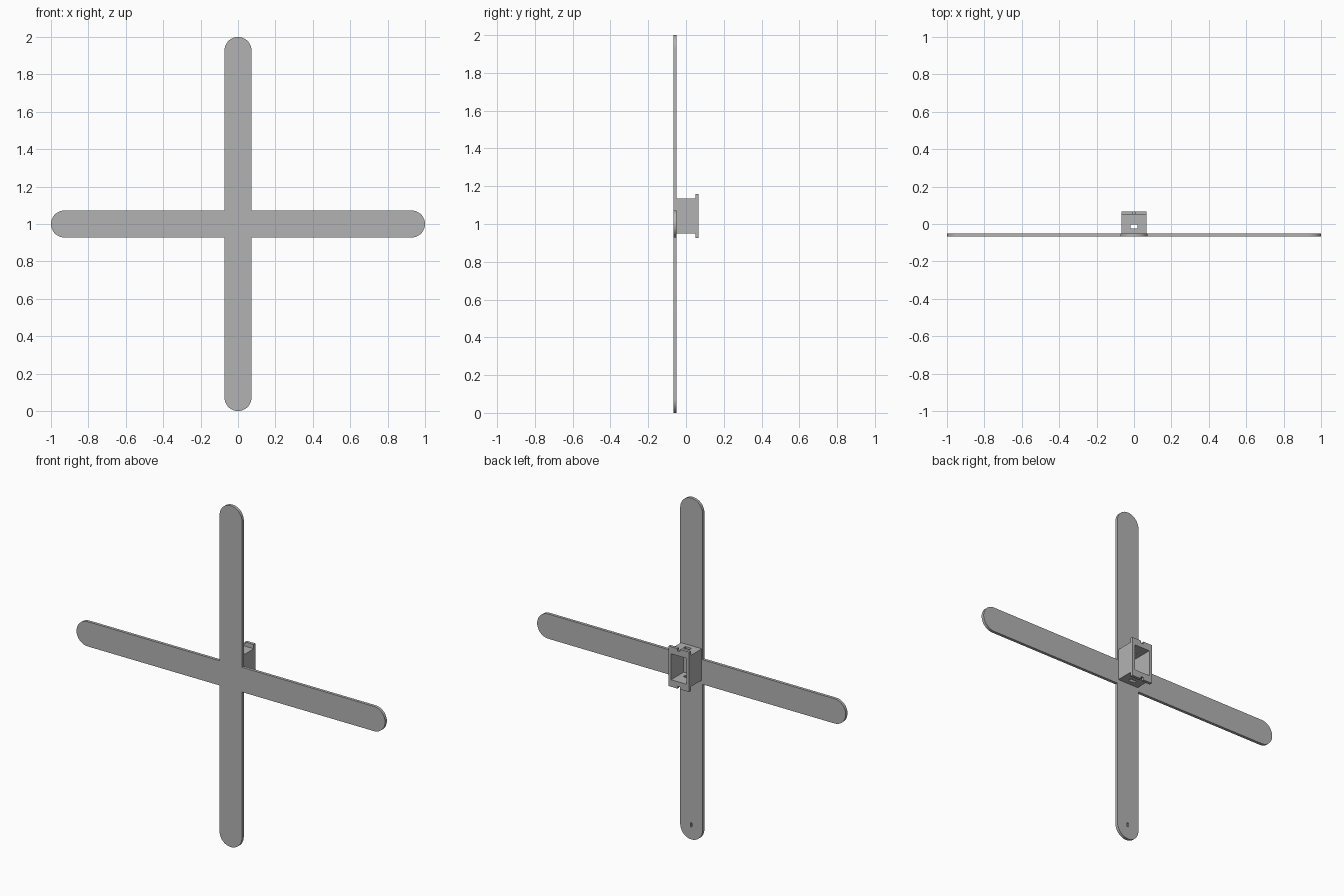
import bpy, bmesh, math
from mathutils import Matrix, Vector

if "Cube" in bpy.data.objects:
    bpy.data.objects.remove(bpy.data.objects["Cube"], do_unlink=True)

# Single grey plastic
grey = bpy.data.materials.new("grey_plastic")
grey.use_nodes = True
colour = (0.45, 0.45, 0.45, 1)
grey.diffuse_color = colour
grey.node_tree.nodes["Principled BSDF"].inputs["Base Color"].default_value = colour

FRONT, PLATE_BACK, FLANGE_FRONT, BACK = -0.067, -0.05, 0.05, 0.067
MID = 1.0            # height of the cross centre
BOX_MID = 1.043      # height of the bracket centre
HALF = 0.0725        # half width of an arm


def finish(bm, name):
    bmesh.ops.recalc_face_normals(bm, faces=bm.faces)
    mesh = bpy.data.meshes.new(name)
    bm.to_mesh(mesh)
    bm.free()
    obj = bpy.data.objects.new(name, mesh)
    bpy.context.collection.objects.link(obj)
    mesh.materials.append(grey)
    return obj


def box(name, x, y, z):
    """Box from (low, high) pairs on each axis."""
    bm = bmesh.new()
    size = Matrix.Diagonal((x[1] - x[0], y[1] - y[0], z[1] - z[0], 1))
    centre = Matrix.Translation([sum(pair) / 2 for pair in (x, y, z)])
    bmesh.ops.create_cube(bm, size=1, matrix=centre @ size)
    return finish(bm, name)


def cut(obj, *cutters):
    """Subtract each cutter, then discard it."""
    bpy.context.view_layer.objects.active = obj
    for cutter in cutters:
        cutter.hide_render = True
        mod = obj.modifiers.new("cut", "BOOLEAN")
        mod.operation, mod.solver, mod.object = "DIFFERENCE", "EXACT", cutter
        bpy.ops.object.modifier_apply(modifier=mod.name)
        bpy.data.objects.remove(cutter, do_unlink=True)


def around(centre, half):
    return (centre - half, centre + half)


# Cross plate: one rounded arm outline repeated by quarter turns
outline = []
for turn in range(4):
    spin = Matrix.Rotation(turn * math.pi / 2, 2)
    outline.append(spin @ Vector((HALF, -HALF)))
    for i in range(25):
        a = -math.pi / 2 + math.pi * i / 24
        outline.append(spin @ Vector((1 - HALF + HALF * math.cos(a), HALF * math.sin(a))))
bm = bmesh.new()
face = bm.faces.new([bm.verts.new((p.x, FRONT, MID + p.y)) for p in outline])
side = bmesh.ops.extrude_face_region(bm, geom=[face])["geom"]
bmesh.ops.translate(bm, vec=(0, PLATE_BACK - FRONT, 0),
                    verts=[g for g in side if isinstance(g, bmesh.types.BMVert)])
plate = finish(bm, "cross_plate")
# Small blind slot at the foot of the lower arm
cut(plate, box("slot_cutter", around(0, 0.005), (PLATE_BACK - 0.008, 0), around(0.085, 0.012)))

# Rectangular sleeve, open at the back, with slots in its top and bottom
OUTER, INNER = 0.067, 0.05
sleeve = box("bracket_sleeve", around(0, OUTER), (PLATE_BACK, FLANGE_FRONT), around(BOX_MID, 0.092))
cut(sleeve,
    box("pocket_cutter", around(0, INNER), (PLATE_BACK - 0.01, BACK), around(BOX_MID, 0.076)),
    box("cable_cutter", around(0, 0.02), around(-0.013, 0.01), around(BOX_MID, 0.2)))

# Flange frame with a notch in its top and bottom edges
flange = box("bracket_flange", around(0, OUTER), (FLANGE_FRONT, BACK), around(BOX_MID, 0.117))
cut(flange,
    box("opening_cutter", around(0, INNER), (0, 0.1), around(BOX_MID, 0.076)),
    *[box("notch_cutter", around(0, 0.009), (0, 0.1), around(BOX_MID + s * 0.117, 0.014))
      for s in (-1, 1)])

# Smooth the rounded arm ends only
for obj in bpy.context.selected_objects:
    obj.select_set(False)
plate.select_set(True)
bpy.context.view_layer.objects.active = plate
bpy.ops.object.shade_smooth_by_angle(angle=math.radians(30))
